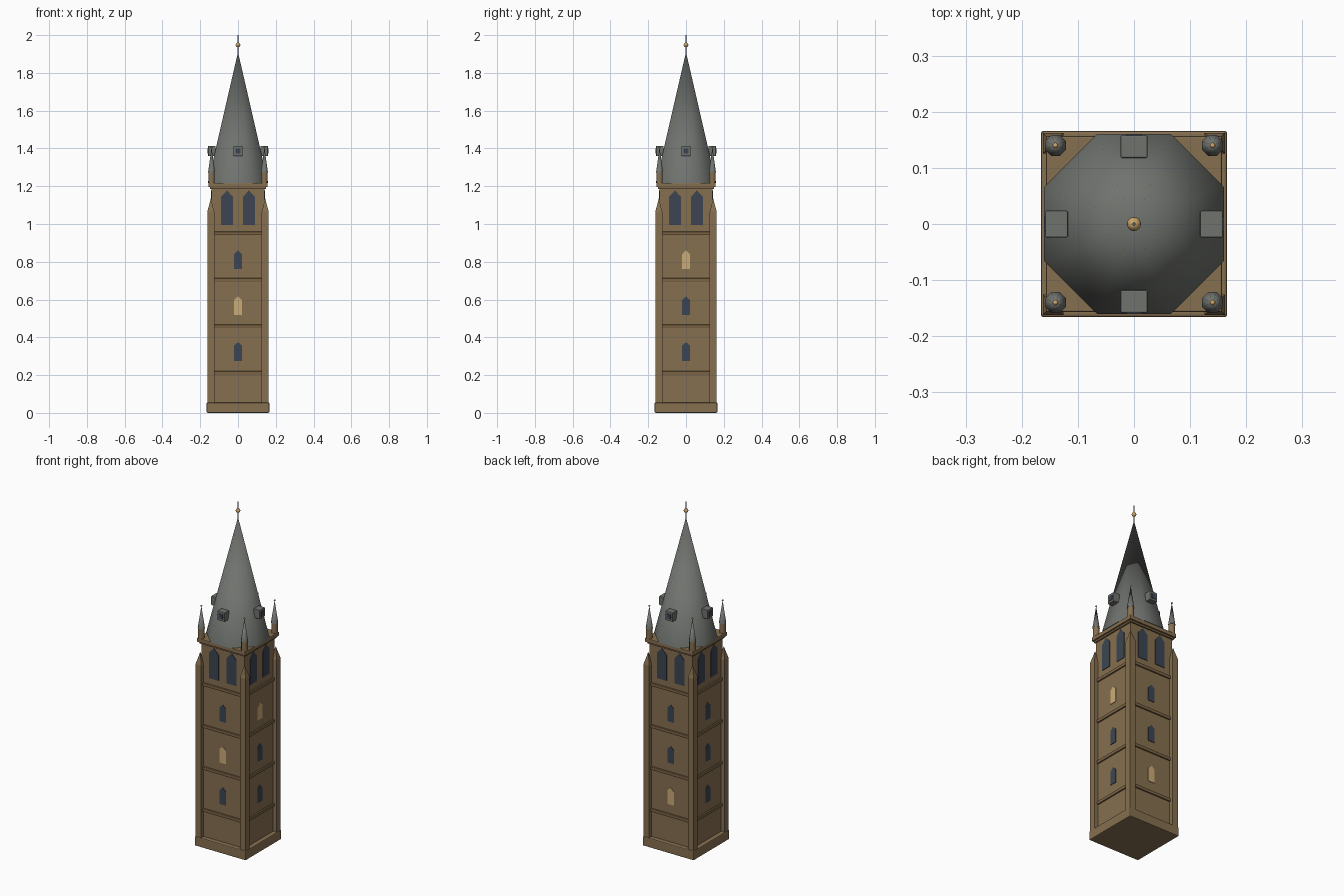
import bpy, bmesh
from math import pi, radians, cos
from mathutils import Matrix, Vector

default = bpy.data.objects.get("Cube")
if default:
    bpy.data.objects.remove(default, do_unlink=True)


def material(name, rgb):
    m = bpy.data.materials.new(name)
    m.use_nodes = True
    m.diffuse_color = (*rgb, 1)
    m.node_tree.nodes["Principled BSDF"].inputs["Base Color"].default_value = (*rgb, 1)
    return m


STONE = material("brown stone", (0.24, 0.16, 0.08))
TRIM = material("trim stone", (0.2, 0.13, 0.062))
SLATE = material("grey slate", (0.16, 0.17, 0.155))
GLASS = material("dark glass", (0.045, 0.06, 0.085))
LIT = material("lit glass", (0.6, 0.41, 0.18))
GOLD = material("gold", (0.6, 0.37, 0.14))
IRON = material("dark iron", (0.09, 0.1, 0.11))


def finish(name, bm, mat, smooth=None, bevel=0):
    bmesh.ops.recalc_face_normals(bm, faces=bm.faces)
    mesh = bpy.data.meshes.new(name)
    bm.to_mesh(mesh)
    bm.free()
    mesh.materials.append(mat)
    ob = bpy.data.objects.new(name, mesh)
    bpy.context.collection.objects.link(ob)
    if bevel:
        mod = ob.modifiers.new("Bevel", 'BEVEL')
        mod.width, mod.segments = bevel, 2
    if smooth:
        bpy.ops.object.select_all(action='DESELECT')
        ob.select_set(True)
        bpy.context.view_layer.objects.active = ob
        bpy.ops.object.shade_smooth_by_angle(angle=radians(smooth))
    return ob


def box(name, half, z0, z1, mat, bevel=0, rot=0, offset=(0, 0)):
    """Box with half sizes in x and y, turned about the tower axis."""
    bm = bmesh.new()
    place = (Matrix.Rotation(rot, 4, 'Z')
             @ Matrix.Translation((*offset, (z0 + z1) / 2))
             @ Matrix.Diagonal((2 * half[0], 2 * half[1], z1 - z0, 1)))
    bmesh.ops.create_cube(bm, size=1, matrix=place)
    return finish(name, bm, mat, bevel=bevel)


def cone(name, r1, r2, z0, z1, sides, mat, at=(0, 0), smooth=None):
    """Upright frustum whose flat sides face the axes."""
    bm = bmesh.new()
    place = Matrix.Translation((*at, (z0 + z1) / 2)) @ Matrix.Rotation(pi / sides, 4, 'Z')
    bmesh.ops.create_cone(bm, cap_ends=True, segments=sides, radius1=r1, radius2=r2,
                          depth=z1 - z0, matrix=place)
    bmesh.ops.remove_doubles(bm, verts=bm.verts, dist=1e-5)
    return finish(name, bm, mat, smooth)


def ball(name, r, at, mat):
    bm = bmesh.new()
    bmesh.ops.create_uvsphere(bm, u_segments=12, v_segments=8, radius=r,
                              matrix=Matrix.Translation(at))
    return finish(name, bm, mat, 60)


def lancet(name, x, half, z0, shoulder, tip, mat, rot):
    """Thin pointed window plate on the wall turned by rot."""
    bm = bmesh.new()
    outline = [(x - half, z0), (x + half, z0), (x + half, shoulder),
               (x, tip), (x - half, shoulder)]
    face = bm.faces.new([bm.verts.new((px, -WALL - 0.003, pz)) for px, pz in outline])
    ext = bmesh.ops.extrude_face_region(bm, geom=[face])
    moved = [v for v in ext["geom"] if isinstance(v, bmesh.types.BMVert)]
    bmesh.ops.translate(bm, verts=moved, vec=Vector((0, 0.006, 0)))
    bmesh.ops.rotate(bm, verts=bm.verts, cent=(0, 0, 0), matrix=Matrix.Rotation(rot, 3, 'Z'))
    return finish(name, bm, mat)


WALL = 0.14
SIDES = ["front", "left", "back", "right"]
LIT_FLOOR = {"front": 1, "left": 2, "back": 0}
CORNERS = [(sx, sy) for sx in (-1, 1) for sy in (-1, 1)]

# Plinth, shaft and cornice
box("plinth", (0.166, 0.166), 0, 0.055, STONE, bevel=0.005)
box("shaft", (WALL, WALL), 0.05, 1.195, STONE)
box("cornice_bed", (0.148, 0.148), 1.185, 1.197, TRIM)
box("cornice", (0.157, 0.157), 1.195, 1.218, STONE, bevel=0.003)

# String courses
for i in range(4):
    z = 0.212 + 0.246 * i
    box(f"string_course_{i + 1}", (0.148, 0.148), z - 0.009, z + 0.009, TRIM, bevel=0.002)

# Corner buttresses with pointed caps
for i, (sx, sy) in enumerate(CORNERS):
    at = (0.144 * sx, 0.144 * sy)
    r = 0.0185 / cos(pi / 4)
    cone(f"buttress_{i + 1}", r, r, 0.05, 1.065, 4, STONE, at)
    cone(f"buttress_cap_{i + 1}", r, 0, 1.065, 1.135, 4, STONE, at)

# Windows and dormers on each side
for k, side in enumerate(SIDES):
    rot = k * pi / 2
    for floor in range(3):
        z = 0.275 + 0.243 * floor
        mat = LIT if LIT_FLOOR.get(side) == floor else GLASS
        lancet(f"{side}_window_{floor + 1}", 0, 0.021, z, z + 0.08, z + 0.1, mat, rot)
    for n, x in enumerate((-0.058, 0.058)):
        lancet(f"{side}_belfry_window_{n + 1}", x, 0.031, 0.995, 1.145, 1.178, GLASS, rot)
    box(f"{side}_dormer", (0.024, 0.02), 1.36, 1.413, SLATE, 0.002, rot, (0, -0.138))
    box(f"{side}_dormer_window", (0.013, 0.002), 1.372, 1.4, GLASS, 0, rot, (0, -0.1585))

# Spire and finial
cone("spire", 0.16 / cos(pi / 8), 0, 1.216, 1.91, 8, SLATE, smooth=60)
cone("finial_rod", 0.004, 0.003, 1.89, 2.0, 8, IRON, smooth=60)
ball("finial_ball", 0.0125, (0, 0, 1.948), GOLD)

# Corner pinnacles
for i, (sx, sy) in enumerate(CORNERS):
    at = (0.14 * sx, 0.14 * sy)
    cone(f"pinnacle_base_{i + 1}", 0.018, 0.018, 1.215, 1.275, 8, STONE, at, 60)
    cone(f"pinnacle_roof_{i + 1}", 0.02, 0, 1.273, 1.405, 8, SLATE, at, 60)
    ball(f"pinnacle_tip_{i + 1}", 0.005, (*at, 1.405), GOLD)
